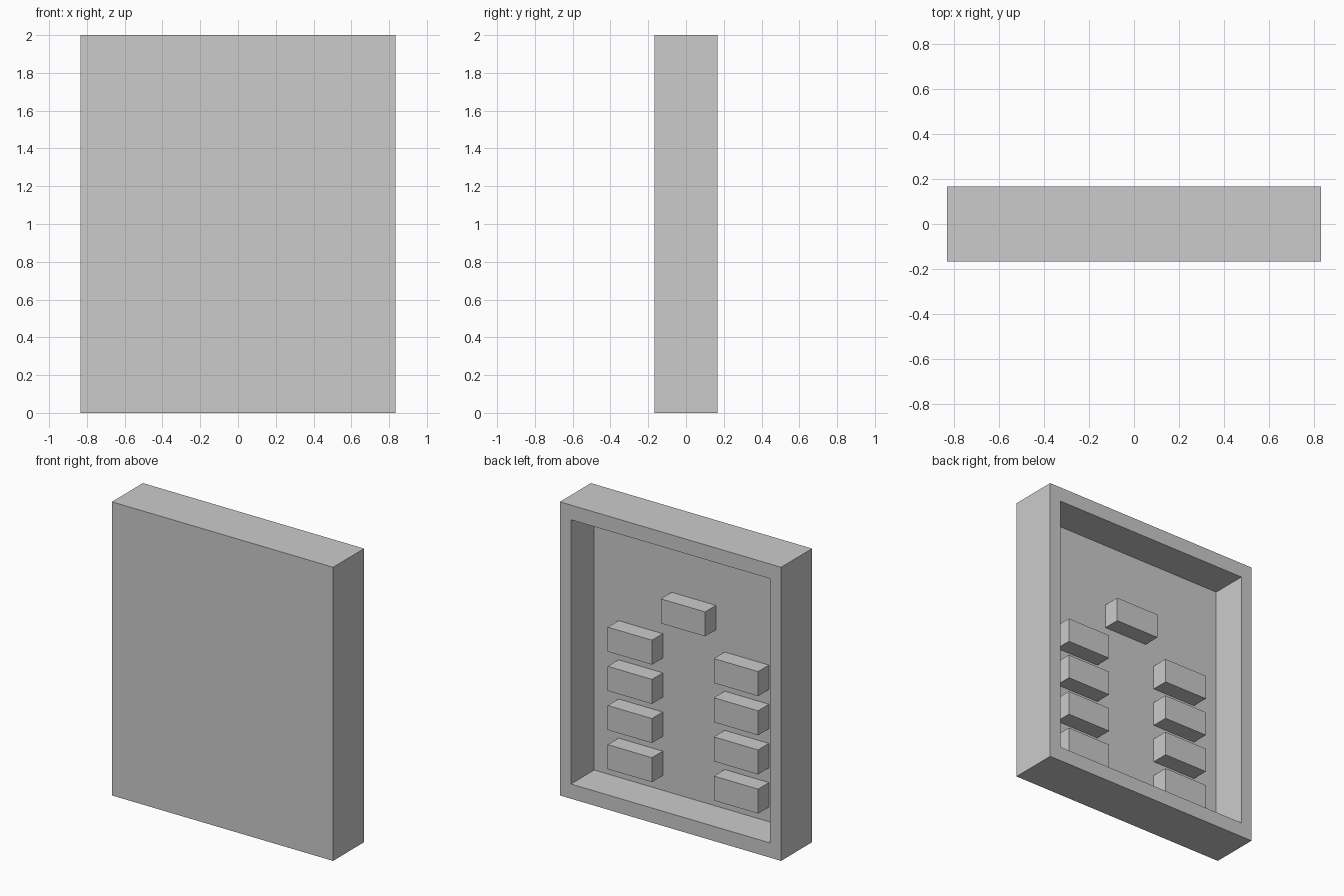
import bpy, bmesh
from mathutils import Vector, Matrix

if "Cube" in bpy.data.objects:
    bpy.data.objects.remove(bpy.data.objects["Cube"])


def cube_mesh(size, centre):
    bm = bmesh.new()
    bmesh.ops.create_cube(bm, size=1.0)
    bmesh.ops.scale(bm, vec=size, verts=bm.verts)
    bmesh.ops.translate(bm, vec=centre, verts=bm.verts)
    return bm


def finish(bm, name):
    bmesh.ops.recalc_face_normals(bm, faces=bm.faces)
    mesh = bpy.data.meshes.new(name)
    bm.to_mesh(mesh)
    bm.free()
    obj = bpy.data.objects.new(name, mesh)
    bpy.context.collection.objects.link(obj)
    return obj


W, D, H = 1.6667, 0.3333, 2.0      # outer case
OPEN_W, OPEN_H = 1.5, 1.8          # opening in the back
PANEL_Y = -D / 2 + 0.0833          # inner face of the front panel

# Case: a slab with a rectangular recess sunk into its back face
bm = cube_mesh((W, D, H), (0, 0, H / 2))
bm.normal_update()
back = max(bm.faces, key=lambda f: f.calc_center_median().y)
for y in (D / 2, PANEL_Y):         # rim of the opening, then recess floor
    bmesh.ops.inset_individual(bm, faces=[back], thickness=0.05)
    c = back.calc_center_median()
    for v in back.verts:
        sx = 1 if v.co.x > c.x else -1
        sz = 1 if v.co.z > c.z else -1
        v.co = Vector((sx * OPEN_W / 2, y, H / 2 + sz * OPEN_H / 2))
finish(bm, "case")


# Blocks standing on the recess floor
def block(name, x, z):
    depth = 0.1167
    finish(cube_mesh((0.3333, depth, 0.1667), (x, PANEL_Y + depth / 2, z)), name)


block("top_block", 0, 1.3833)
for side, x in (("left", -0.4), ("right", 0.4)):
    for row in range(4):
        block(f"{side}_block_{row + 1}", x, 0.2833 + row * 0.2667)
